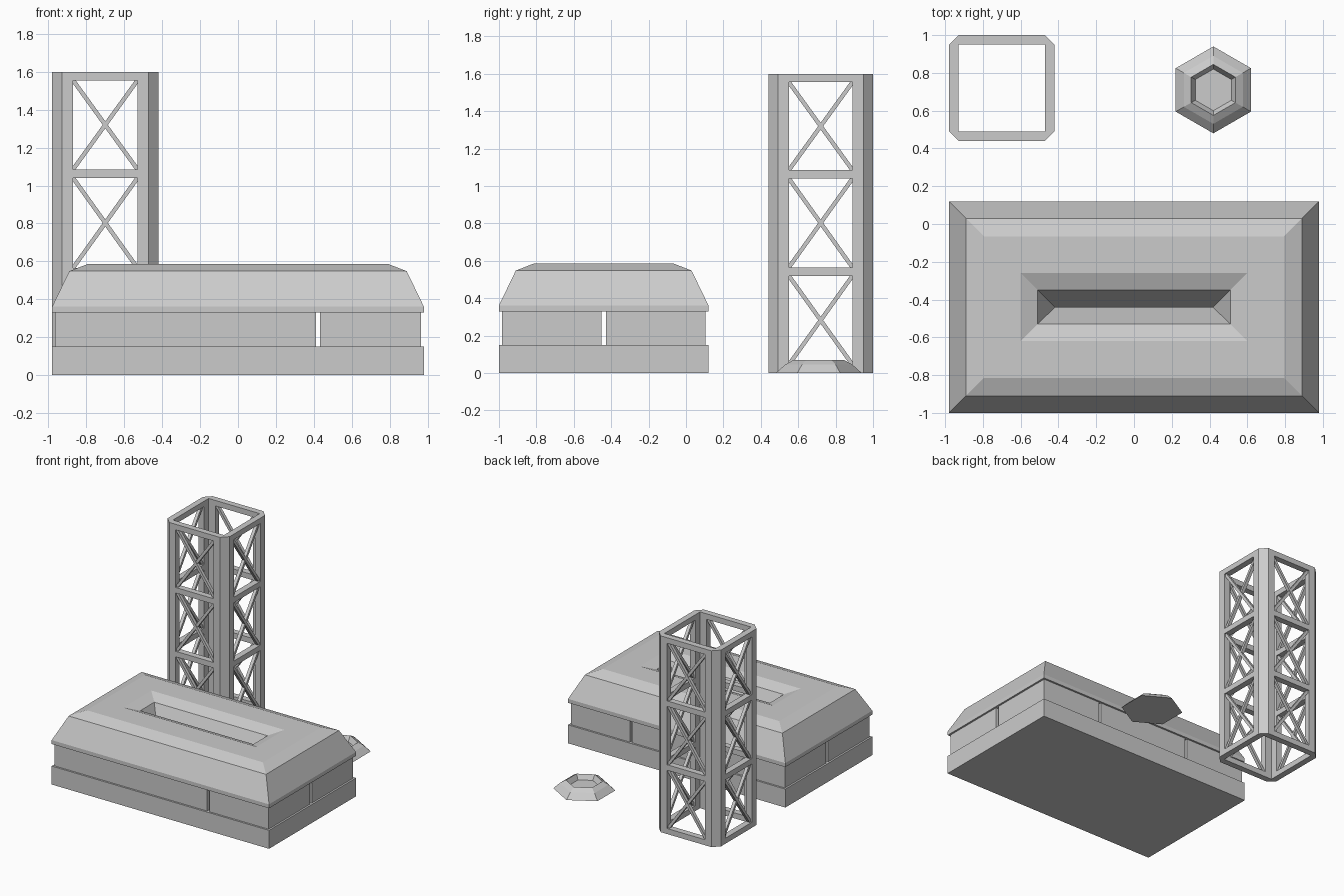
import bpy, math
from mathutils import Vector

cube = bpy.data.objects.get("Cube")
if cube:
    bpy.data.objects.remove(cube, do_unlink=True)

grey = bpy.data.materials.new("concrete_grey")
grey.use_nodes = True
colour = (0.6, 0.6, 0.6, 1)
grey.diffuse_color = colour
grey.node_tree.nodes["Principled BSDF"].inputs["Base Color"].default_value = colour


def make(name, verts, faces):
    mesh = bpy.data.meshes.new(name)
    mesh.from_pydata(verts, [], faces)
    mesh.update()
    mesh.materials.append(grey)
    obj = bpy.data.objects.new(name, mesh)
    bpy.context.collection.objects.link(obj)
    return obj


def loft(name, rings):
    """Skin equal-length rings, bottom to top, and cap both ends."""
    n = len(rings[0])
    verts = [p for ring in rings for p in ring]
    faces = [tuple(reversed(range(n)))]
    for r in range(len(rings) - 1):
        for i in range(n):
            j = (i + 1) % n
            faces.append((r * n + i, r * n + j, (r + 1) * n + j, (r + 1) * n + i))
    faces.append(tuple(range(len(verts) - n, len(verts))))
    return make(name, verts, faces)


def rect(x0, x1, y0, y1, z):
    return [(x0, y0, z), (x1, y0, z), (x1, y1, z), (x0, y1, z)]


def box(name, x0, x1, y0, y1, z0, z1):
    return loft(name, [rect(x0, x1, y0, y1, z0), rect(x0, x1, y0, y1, z1)])


# Building: half sizes and centre line
HX, HY, CY = 0.98, 0.56, -0.44


def inset(d, z):
    return rect(-HX + d, HX - d, CY - HY + d, CY + HY - d, z)


box("building_base", -HX, HX, CY - HY, CY + HY, 0, 0.15)

# Wall blocks with narrow open joints between them
wx, wy, gap = 0.965, 0.545, 0.01
for name, x0, x1, side in [
    ("front_wall_wide", -wx, 0.422 - gap, -1),
    ("front_wall_narrow", 0.422 + gap, wx, -1),
    ("back_wall_right", -wx, -0.42 - gap, 1),
    ("back_wall_middle", -0.42 + gap, 0.422 - gap, 1),
    ("back_wall_left", 0.422 + gap, wx, 1),
]:
    ya, yb = sorted((CY + side * 0.013, CY + side * wy))
    box(name, x0, x1, ya, yb, 0.15, 0.33)

# Roof: sloped shell that folds down into a central trough
def trough(hx, hy, z):
    return rect(-hx, hx, CY - hy, CY + hy, z)


loft("roof", [
    inset(0, 0.33), inset(0, 0.362), inset(0.09, 0.548), inset(0.185, 0.585),
    trough(0.60, 0.18, 0.585), trough(0.51, 0.09, 0.548), trough(0.42, 0.002, 0.362),
])

# Lattice tower
TX, TY, HALF, TOP = -0.70, 0.72, 0.28, 1.6
POST, WALL, CHAMFER = 0.11, 0.05, 0.052


def turned(points, k):
    """Rotate tower-centred points by k quarter turns and move into place."""
    c, s = round(math.cos(k * math.pi / 2)), round(math.sin(k * math.pi / 2))
    return [(TX + c * x - s * y, TY + s * x + c * y, z) for x, y, z in points]


post_profile = [(CHAMFER, 0), (POST, 0), (POST, WALL), (WALL, WALL),
                (WALL, POST), (0, POST), (0, CHAMFER)]
bands = [(0, 0.045), (0.52, 0.565), (1.04, 1.085), (1.555, TOP)]
span = HALF - POST


def bar(name, a, b, width, y0, y1, k):
    """Flat diagonal bar in the plane of one tower side."""
    a, b = Vector(a), Vector(b)
    d = (b - a).normalized()
    n = Vector((-d.y, d.x)) * width / 2
    corners = [a - n, b - n, b + n, a + n]
    loft(name, [turned([(p.x, y, p.y) for p in corners], k) for y in (y1, y0)])


for k in range(4):
    loft(f"tower_post_{k + 1}", [
        turned([(x - HALF, y - HALF, z) for x, y in post_profile], k) for z in (0, TOP)])
    for i, (z0, z1) in enumerate(bands):
        loft(f"tower_band_{k + 1}_{i + 1}", [
            turned(rect(-span, span, -HALF, WALL - HALF, z), k) for z in (z0, z1)])
    for i in range(3):
        low, high = bands[i][1], bands[i + 1][0]
        for s, slant in ((1, "rising"), (-1, "falling")):
            # slight depth offset keeps crossing faces from coinciding
            shift = 0.001 * s
            bar(f"tower_brace_{slant}_{k + 1}_{i + 1}", (-s * span, low), (s * span, high),
                0.022, -HALF + 0.012 + shift, -HALF + 0.038 + shift, k)

# Hexagonal hatch with a sunken centre
def hexagon(r, z):
    return [(0.42 + r * math.cos(a), 0.71 + r * math.sin(a), z)
            for a in (math.radians(30 + 60 * i) for i in range(6))]


loft("hexagonal_hatch", [hexagon(r, z) for r, z in
                         ((0.23, 0), (0.18, 0.045), (0.135, 0.07), (0.11, 0.03))])
